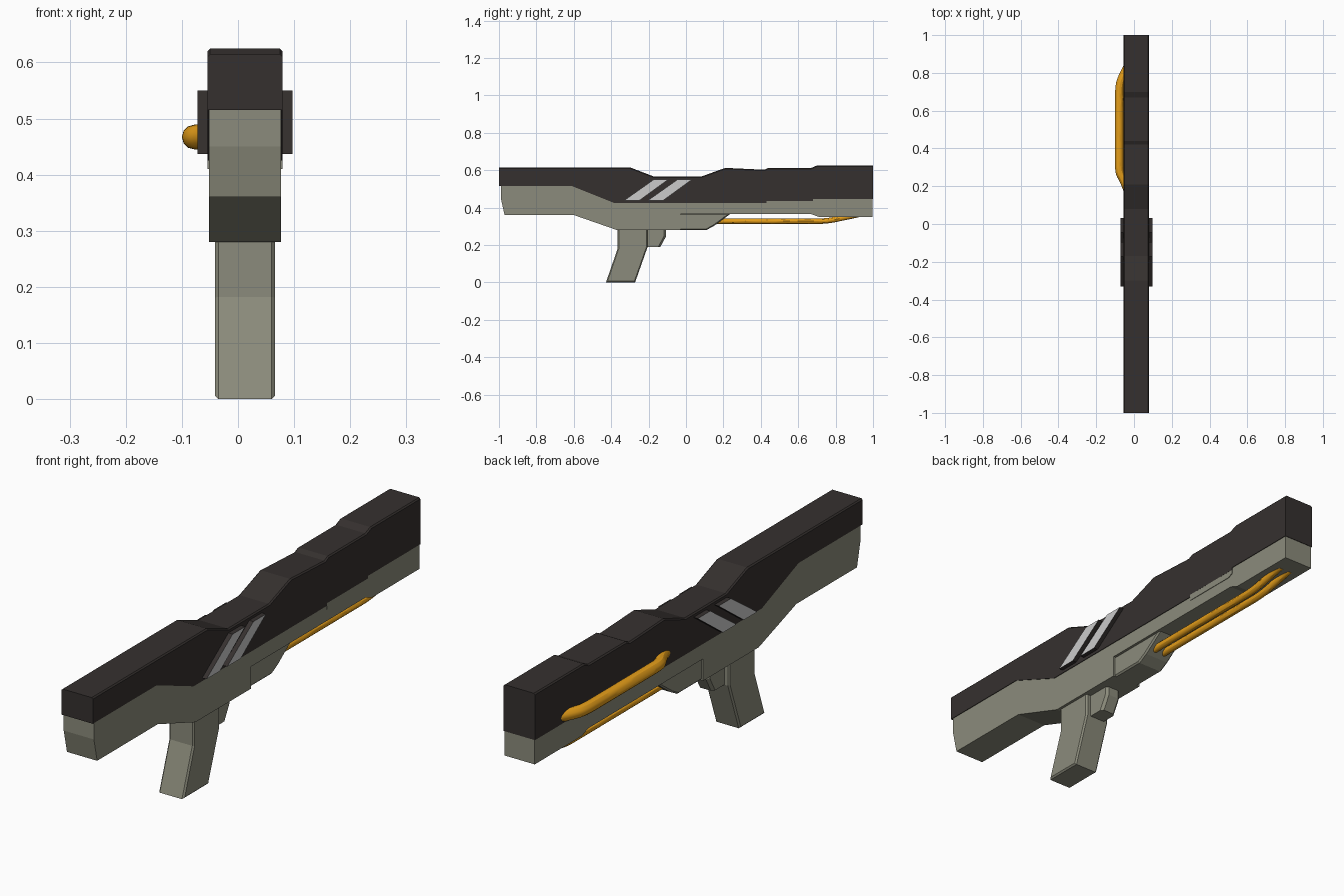
import bpy, bmesh

if "Cube" in bpy.data.objects:
    bpy.data.objects.remove(bpy.data.objects["Cube"])

CX = 0.0125  # body centre line


def material(name, r, g, b):
    m = bpy.data.materials.new(name)
    m.diffuse_color = (r, g, b, 1)
    m.use_nodes = True
    m.node_tree.nodes["Principled BSDF"].inputs["Base Color"].default_value = m.diffuse_color
    return m


DARK = material("dark_shell", 0.036, 0.030, 0.028)
OLIVE = material("olive_grey", 0.26, 0.26, 0.20)
SILVER = material("silver", 0.52, 0.52, 0.52)
ORANGE = material("orange", 0.78, 0.34, 0.01)


def prism(name, profile, x0, x1, mat, chamfer=0, pick=None, side_mat=None):
    """Extrude a (y, z) profile from x0 to x1, chamfering the rim edges chosen by pick."""
    bm = bmesh.new()
    face = bm.faces.new([bm.verts.new((x0, y, z)) for y, z in profile])
    ext = bmesh.ops.extrude_face_region(bm, geom=[face])
    for v in ext["geom"]:
        if isinstance(v, bmesh.types.BMVert):
            v.co.x = x1
    bmesh.ops.recalc_face_normals(bm, faces=bm.faces)
    if chamfer:
        rim = [e for e in bm.edges if abs(e.verts[0].co.x - e.verts[1].co.x) < 1e-5
               and (pick is None or all(pick(v.co) for v in e.verts))]
        bmesh.ops.bevel(bm, geom=rim, offset=chamfer, segments=1, affect='EDGES')
    bm.normal_update()
    if side_mat:
        for f in bm.faces:
            f.material_index = int(abs(f.normal.x) > 0.9)
    me = bpy.data.meshes.new(name)
    bm.to_mesh(me)
    bm.free()
    for m in (mat, side_mat):
        if m:
            me.materials.append(m)
    ob = bpy.data.objects.new(name, me)
    bpy.context.collection.objects.link(ob)
    return ob


def centred(name, profile, half, mat, **kw):
    return prism(name, profile, CX - half, CX + half, mat, **kw)


def tube(name, points, radius):
    """Round bar following a smooth path, converted to mesh."""
    cu = bpy.data.curves.new(name, 'CURVE')
    cu.dimensions = '3D'
    cu.bevel_depth = radius
    cu.bevel_resolution = 4
    cu.resolution_u = 6
    cu.use_fill_caps = True
    sp = cu.splines.new('NURBS')
    sp.points.add(len(points) - 1)
    for p, co in zip(sp.points, points):
        p.co = (*co, 1)
    sp.use_endpoint_u = True
    sp.order_u = 3
    cu.materials.append(ORANGE)
    ob = bpy.data.objects.new(name, cu)
    bpy.context.collection.objects.link(ob)
    bpy.ops.object.select_all(action='DESELECT')
    ob.select_set(True)
    bpy.context.view_layer.objects.active = ob
    bpy.ops.object.convert(target='MESH')
    bpy.ops.object.shade_smooth_by_angle()


# dark upper shell with chamfered top edges
centred("upper_shell", [
    (-1, 0.515), (-1, 0.615), (-0.30, 0.615), (-0.17, 0.565), (0.08, 0.565),
    (0.21, 0.612), (0.42, 0.602), (0.44, 0.612), (0.67, 0.612), (0.70, 0.625),
    (1, 0.625), (1, 0.445), (0.68, 0.445), (0.68, 0.435), (0.43, 0.435),
    (0.43, 0.425), (-0.385, 0.425), (-0.61, 0.515)],
    0.067, DARK, chamfer=0.005, pick=lambda c: c.z > 0.55)

# olive lower body, tucked slightly into the shell
centred("lower_body", [
    (-0.99, 0.53), (-0.99, 0.45), (-0.97, 0.36), (-0.60, 0.36), (-0.37, 0.28),
    (-0.03, 0.28), (-0.03, 0.365), (0.67, 0.365), (0.71, 0.35), (0.998, 0.35),
    (0.998, 0.46), (-0.38, 0.46), (-0.60, 0.53)], 0.0645, OLIVE)

# recessed block ahead of the trigger
centred("receiver_block", [
    (-0.05, 0.28), (0.11, 0.28), (0.15, 0.302), (0.24, 0.368), (-0.05, 0.368)],
    0.057, OLIVE, chamfer=0.006, pick=lambda c: c.y > -0.06)

# thin side rail under the shell
centred("side_rail", [(0.43, 0.41), (0.66, 0.41), (0.68, 0.42), (0.68, 0.44), (0.43, 0.44)],
        0.0668, OLIVE)

# grip and trigger
centred("grip", [(-0.428, 0), (-0.272, 0), (-0.205, 0.19), (-0.205, 0.30),
                 (-0.365, 0.30), (-0.365, 0.182)], 0.0535, OLIVE, chamfer=0.006)
centred("trigger", [(-0.22, 0.19), (-0.137, 0.19), (-0.107, 0.245),
                    (-0.107, 0.29), (-0.22, 0.29)], 0.033, OLIVE, chamfer=0.010,
        pick=lambda c: c.y > -0.15)

# slanted silver stripes with dark edges on both sides
for i, dy in enumerate((0, 0.127)):
    stripe = [(-0.332 + dy, 0.437), (-0.25 + dy, 0.437), (-0.095 + dy, 0.55), (-0.172 + dy, 0.55)]
    for side, s in (("left", -1), ("right", 1)):
        prism(f"stripe_{side}_{i + 1}", stripe, CX + s * 0.06, CX + s * 0.085,
              DARK, side_mat=SILVER)

# large hand bar on the left side
tube("side_bar", [(-0.03, 0.17, 0.467), (-0.055, 0.235, 0.467), (-0.078, 0.27, 0.467),
                  (-0.078, 0.34, 0.467), (-0.078, 0.64, 0.467), (-0.078, 0.73, 0.467),
                  (-0.062, 0.78, 0.467), (-0.03, 0.84, 0.467)], 0.022)

# pair of thin bars under the barrel
for side, s in (("left", -1), ("right", 1)):
    x = CX + s * 0.022
    tube(f"under_bar_{side}", [(x, 0.10, 0.327), (x, 0.4, 0.327), (x, 0.66, 0.327),
                               (x, 0.75, 0.327), (x, 0.83, 0.343), (x, 0.92, 0.362)], 0.0145)
